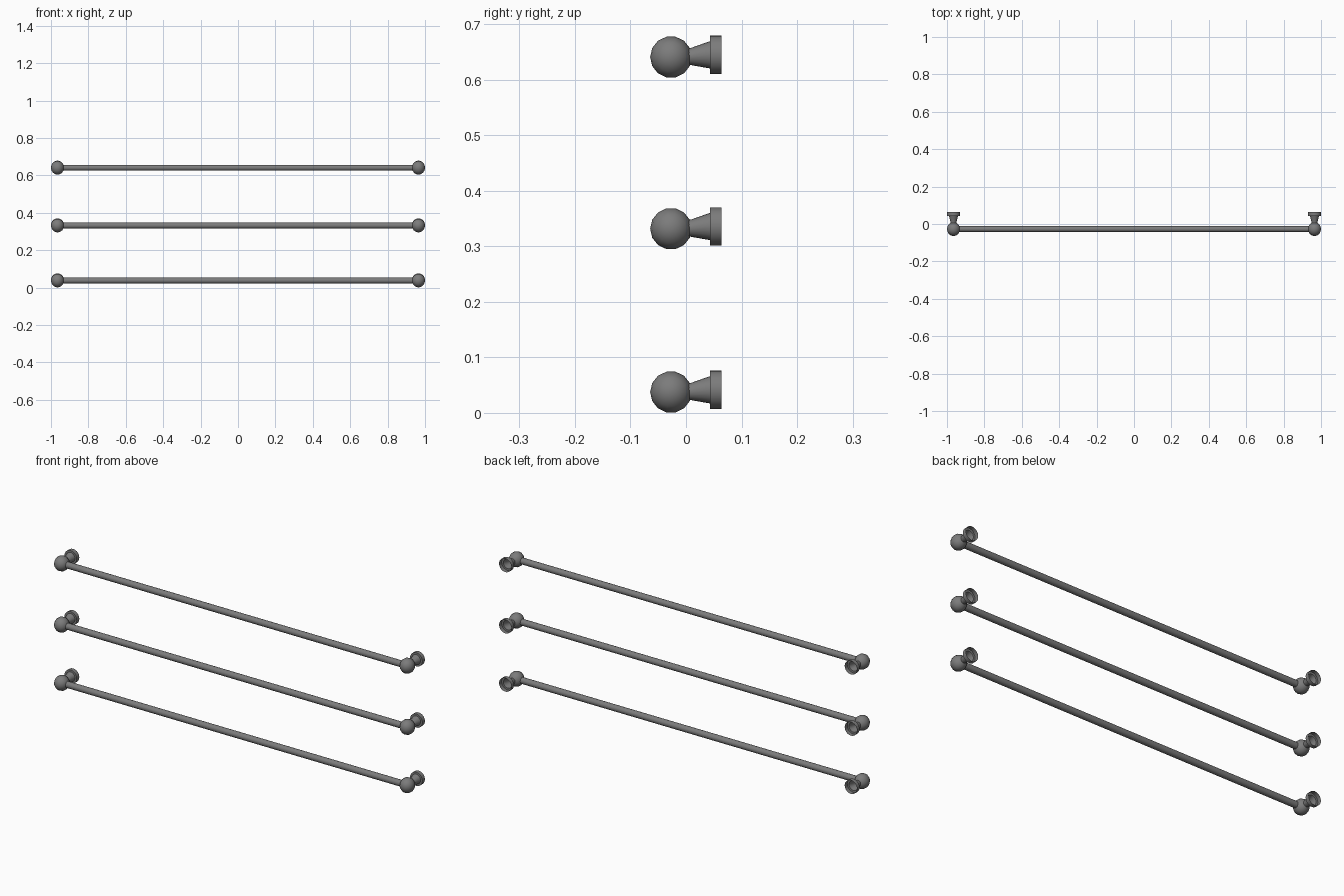
import bpy, bmesh, math
from mathutils import Matrix, Vector

if "Cube" in bpy.data.objects:
    bpy.data.objects.remove(bpy.data.objects["Cube"])

metal = bpy.data.materials.new("grey_metal")
metal.diffuse_color = (0.2, 0.2, 0.2, 1)
metal.use_nodes = True
metal.node_tree.nodes["Principled BSDF"].inputs["Base Color"].default_value = metal.diffuse_color


def finish(bm, name, angle):
    bmesh.ops.recalc_face_normals(bm, faces=bm.faces)
    me = bpy.data.meshes.new(name)
    bm.to_mesh(me)
    bm.free()
    me.materials.append(metal)
    ob = bpy.data.objects.new(name, me)
    bpy.context.collection.objects.link(ob)
    bpy.ops.object.select_all(action='DESELECT')
    ob.select_set(True)
    bpy.context.view_layer.objects.active = ob
    bpy.ops.object.shade_smooth_by_angle(angle=math.radians(angle))
    return ob


def rod(z):
    bm = bmesh.new()
    m = Matrix.Translation((0, BALL_Y, z)) @ Matrix.Rotation(math.pi / 2, 4, 'Y')
    bmesh.ops.create_cone(bm, cap_ends=True, segments=14, radius1=0.016,
                          radius2=0.016, depth=1.92, matrix=m)
    finish(bm, "rail_rod", 40)


def ball(x, z):
    # poles point along the rail
    bm = bmesh.new()
    m = (Matrix.Translation((x, BALL_Y, z)) @ Matrix.Rotation(math.pi / 2, 4, 'Y')
         @ Matrix.Diagonal((0.0375, 0.0375, 0.035, 1)))
    bmesh.ops.create_uvsphere(bm, u_segments=14, v_segments=8, radius=1, matrix=m)
    finish(bm, "end_ball", 50)


def bracket(x, z):
    # flared neck running into a hollow wall cup, open at the back
    bm = bmesh.new()
    profile = [(-0.004, 0.014, 0.001), (0.009, 0.0155, 0.001), (0.043, 0.0245, 0.004),
               (0.043, 0.0345, 0.004), (0.0635, 0.0345, 0.004)]
    n = 20
    rings = []
    for y, r, dz in profile:
        rings.append([bm.verts.new(Vector((x + r * math.cos(2 * math.pi * i / n), y,
                                           z + dz + r * math.sin(2 * math.pi * i / n))))
                      for i in range(n)])
    for a, b in zip(rings, rings[1:]):
        for i in range(n):
            j = (i + 1) % n
            bm.faces.new((a[i], a[j], b[j], b[i]))
    finish(bm, "wall_bracket", 40)


BALL_Y = -0.027
for height in (0.0375, 0.3315, 0.6405):
    rod(height)
    for side in (-1, 1):
        ball(side * 0.965, height)
        bracket(side * 0.965, height)
